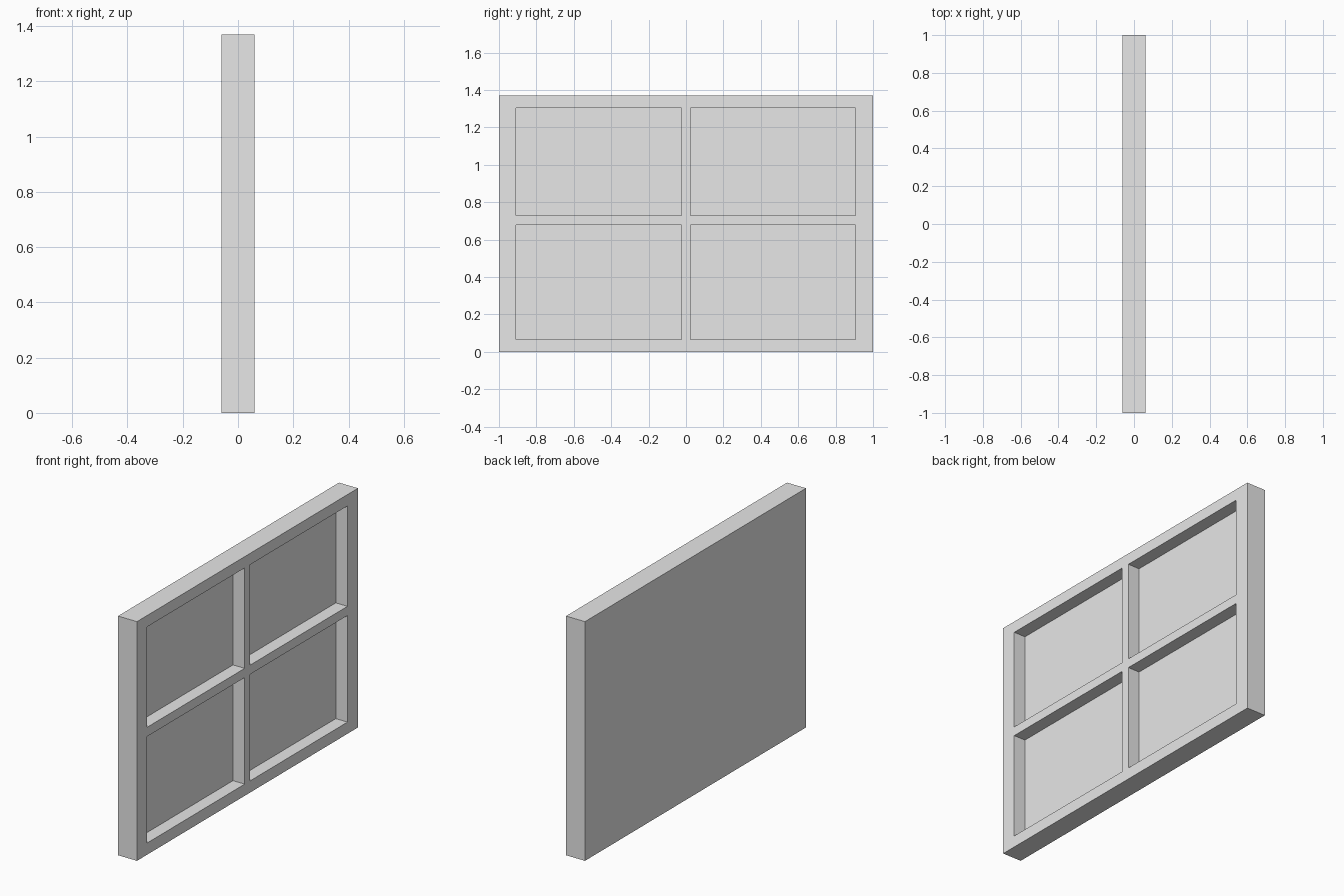
import bpy
import bmesh
from mathutils import Matrix, Vector

default = bpy.data.objects.get("Cube")
if default:
    bpy.data.objects.remove(default, do_unlink=True)

HALF_X, HALF_Y, HEIGHT = 0.06, 1.0, 1.37
FLOOR_X = -0.014                       # bottom of the recesses
Y_SPANS = [(-0.91, -0.025), (0.025, 0.905)]
Z_SPANS = [(0.067, 0.677), (0.73, 1.305)]

grey = bpy.data.materials.new("light grey")
grey.use_nodes = True
grey.diffuse_color = (0.8, 0.8, 0.8, 1)
grey.node_tree.nodes["Principled BSDF"].inputs["Base Color"].default_value = (0.8, 0.8, 0.8, 1)


def add_box(bm, low, high):
    low, high = Vector(low), Vector(high)
    place = Matrix.Translation((low + high) / 2) @ Matrix.Diagonal((*(high - low), 1))
    bmesh.ops.create_cube(bm, size=1, matrix=place)


def make_object(name, boxes):
    bm = bmesh.new()
    for low, high in boxes:
        add_box(bm, low, high)
    mesh = bpy.data.meshes.new(name)
    bm.to_mesh(mesh)
    bm.free()
    mesh.materials.append(grey)
    obj = bpy.data.objects.new(name, mesh)
    bpy.context.collection.objects.link(obj)
    return obj


# Solid slab with a flat back
panel = make_object("window_panel", [((-HALF_X, -HALF_Y, 0), (HALF_X, HALF_Y, HEIGHT))])

# Four recesses, leaving the frame and the cross bars
cutter = make_object("recess_cutter", [
    ((FLOOR_X, y0, z0), (HALF_X + 0.1, y1, z1))
    for y0, y1 in Y_SPANS for z0, z1 in Z_SPANS])
cutter.hide_render = True
cutter.hide_viewport = True
cutter.display_type = 'WIRE'

cut = panel.modifiers.new("recesses", 'BOOLEAN')
cut.operation = 'DIFFERENCE'
cut.solver = 'EXACT'
cut.object = cutter
